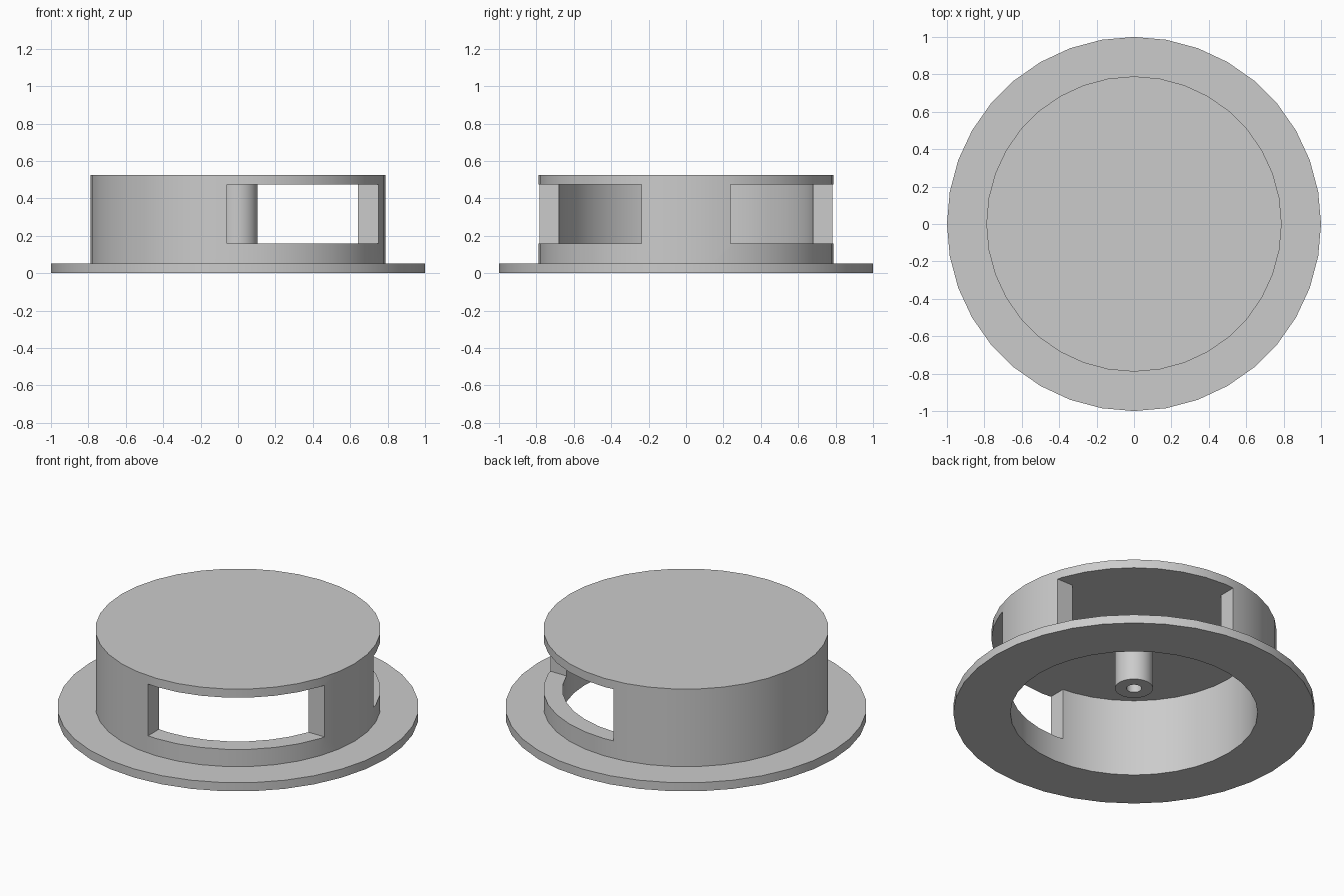
import bpy, bmesh, math
from mathutils import Matrix, Vector

default = bpy.data.objects.get("Cube")
if default:
    bpy.data.objects.remove(default, do_unlink=True)

U = 1 / 19          # one design unit; the flange radius is 19 of them
SEGMENTS = 36

grey = bpy.data.materials.new("plain_grey")
grey.use_nodes = True
colour = (0.6, 0.6, 0.6, 1)
grey.diffuse_color = colour
grey.node_tree.nodes["Principled BSDF"].inputs["Base Color"].default_value = colour


def finish(name, bm):
    bmesh.ops.recalc_face_normals(bm, faces=bm.faces)
    mesh = bpy.data.meshes.new(name)
    bm.to_mesh(mesh)
    bm.free()
    mesh.materials.append(grey)
    obj = bpy.data.objects.new(name, mesh)
    bpy.context.collection.objects.link(obj)
    return obj


def lathe(name, profile):
    """Turn (radius, height) points about z; end rings are capped by caller."""
    bm = bmesh.new()
    rings = []
    for r, z in profile:
        ring = []
        for i in range(SEGMENTS):
            a = math.tau * i / SEGMENTS
            ring.append(bm.verts.new((r * U * math.cos(a), r * U * math.sin(a), z * U)))
        rings.append(ring)
    for low, high in zip(rings, rings[1:]):
        for i in range(SEGMENTS):
            j = (i + 1) % SEGMENTS
            bm.faces.new((low[i], low[j], high[j], high[i]))
    return bm, rings


def box(name, low, high):
    bm = bmesh.new()
    low, high = Vector(low) * U, Vector(high) * U
    bmesh.ops.create_cube(bm, size=1)
    for v in bm.verts:
        v.co = [high[k] if v.co[k] > 0 else low[k] for k in range(3)]
    return finish(name, bm)


def activate(obj):
    bpy.ops.object.select_all(action="DESELECT")
    obj.select_set(True)
    bpy.context.view_layer.objects.active = obj


# Housing: flange, drum wall and closed lid, hollow from below
bm, rings = lathe("housing", [(13, 9), (13, 0), (19, 0), (19, 1), (15, 1), (15, 10)])
bm.faces.new(rings[0])
bm.faces.new(rings[-1])
housing = finish("housing", bm)

# Two mirrored side windows cut through the wall
for side, (y0, y1) in {"front": (-18, -4.5), "back": (4.5, 18)}.items():
    cutter = box(side + "_window_cutter", (-1.1, y0, 3), (18, y1, 9))
    cutter.hide_render = True
    activate(housing)
    mod = housing.modifiers.new(side + "_window", "BOOLEAN")
    mod.operation = "DIFFERENCE"
    mod.solver = "EXACT"
    mod.object = cutter
    bpy.ops.object.modifier_apply(modifier=mod.name)
    bpy.data.objects.remove(cutter, do_unlink=True)

# Hollow centre post hanging from the lid
bm, rings = lathe("centre_post", [(0.8, 9), (0.8, 3), (2, 3), (2, 9), (0.8, 9)])
bmesh.ops.remove_doubles(bm, verts=bm.verts, dist=1e-5)
centre_post = finish("centre_post", bm)

for obj in (housing, centre_post):
    activate(obj)
    bpy.ops.object.shade_smooth_by_angle(angle=math.radians(30))
